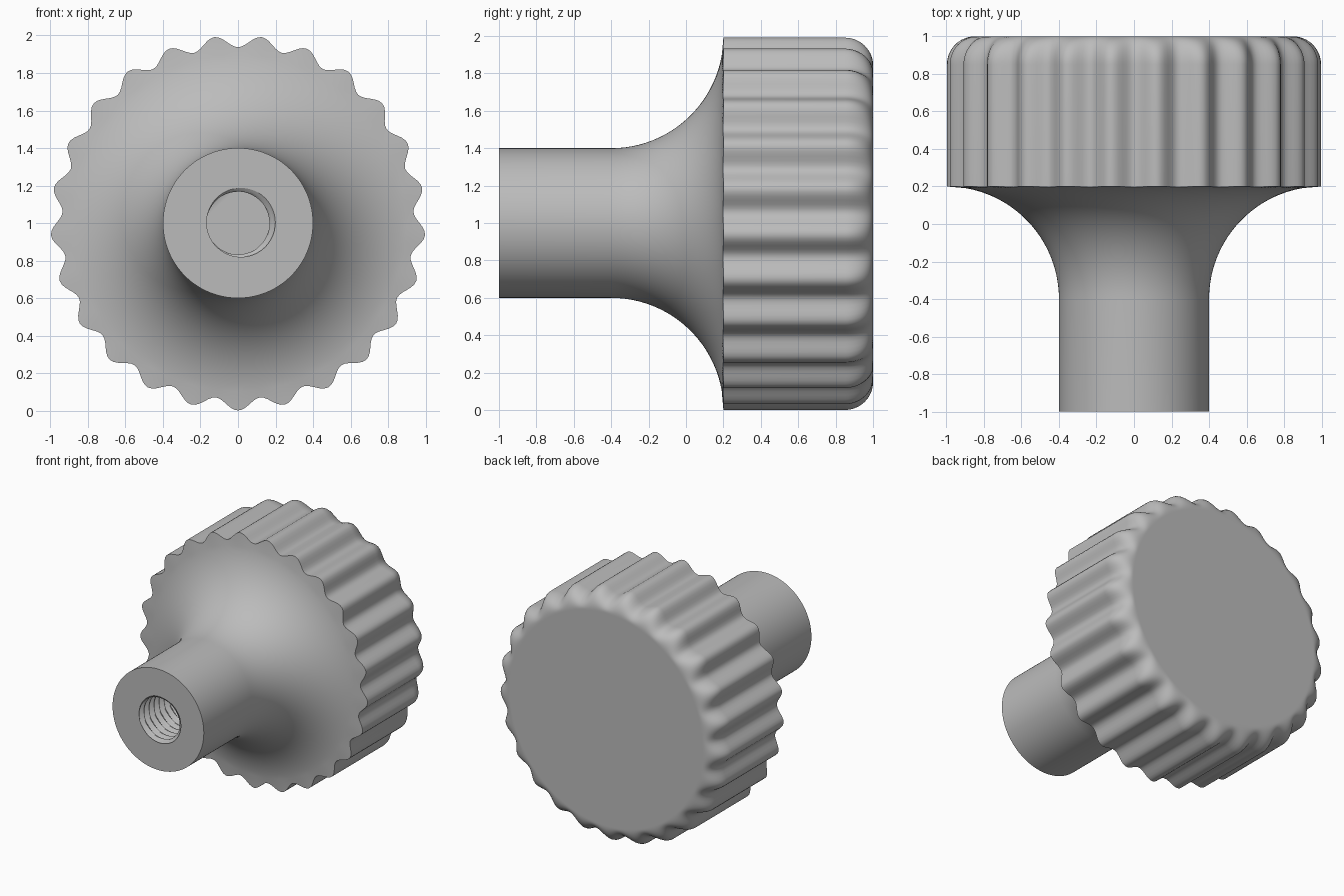
import bpy
import bmesh
import math

if "Cube" in bpy.data.objects:
    bpy.data.objects.remove(bpy.data.objects["Cube"], do_unlink=True)

LOBES = 25
SEGMENTS = LOBES * 12
PITCH = 0.0625
TURNS = 14
ROWS_PER_TURN = 8
ANGLES = [math.tau * i / SEGMENTS - math.pi / 2 for i in range(SEGMENTS)]

grey = bpy.data.materials.new("plain grey")
grey.use_nodes = True
grey.diffuse_color = (0.5, 0.5, 0.5, 1)
grey.node_tree.nodes["Principled BSDF"].inputs["Base Color"].default_value = grey.diffuse_color


def outline(a):
    """Radius of the fluted grip, with a lobe pointing straight down."""
    return 0.968 + 0.031 * math.cos(LOBES * (a + math.pi / 2))


def thread(a, y):
    """Radius of the right-handed internal thread."""
    phase = (y + 1) / PITCH + (a - 0.2) / math.tau
    return 0.183 + 0.016 * math.cos(math.tau * phase)


def circle(r, y):
    return lambda a: (r, y)


def build(name, rings, cap_start=False, cap_end=False):
    """Skin a list of rings; each ring maps an angle to (radius, y)."""
    bm = bmesh.new()
    loops = []
    for ring in rings:
        loop = []
        for a in ANGLES:
            r, y = ring(a)
            loop.append(bm.verts.new((r * math.cos(a), y, 1 + r * math.sin(a))))
        loops.append(loop)
    for p, q in zip(loops, loops[1:]):
        for i in range(SEGMENTS):
            j = (i + 1) % SEGMENTS
            bm.faces.new((p[i], q[i], q[j], p[j]))
    if cap_start:
        bm.faces.new(loops[0])
    if cap_end:
        bm.faces.new(loops[-1][::-1])
    mesh = bpy.data.meshes.new(name)
    bm.to_mesh(mesh)
    bm.free()
    mesh.materials.append(grey)
    obj = bpy.data.objects.new(name, mesh)
    bpy.context.collection.objects.link(obj)
    bpy.ops.object.select_all(action="DESELECT")
    obj.select_set(True)
    bpy.context.view_layer.objects.active = obj
    bpy.ops.object.shade_smooth_by_angle(angle=math.radians(35))
    return obj


# Threaded blind bore, from its floor out to the mouth
rows = TURNS * ROWS_PER_TURN
levels = [-1 + PITCH * k / ROWS_PER_TURN for k in range(rows, -1, -1)]
build("threaded_bore", [lambda a, y=y: (thread(a, y), y) for y in levels], cap_start=True)

# Shank with front face and concave flare running out to the grip
def flare_edge(a):
    r = outline(a)
    return r, -0.4 + math.sqrt(0.36 - (1 - r) ** 2)


shank = [lambda a: (thread(a, -1), -1), circle(0.4, -1)]
for k in range(23):
    t = math.radians(80) * k / 22
    shank.append(circle(1 - 0.6 * math.cos(t), -0.4 + 0.6 * math.sin(t)))
build("shank_and_flare", shank + [flare_edge])

# Fluted grip whose lobes round over into a flat circular back
head = [flare_edge]
for k in range(15):
    t = math.pi / 2 * k / 14
    head.append(lambda a, t=t: (0.85 + (outline(a) - 0.85) * math.cos(t),
                                0.85 + 0.15 * math.sin(t)))
build("fluted_grip", head + [circle(0.84, 1)], cap_end=True)
